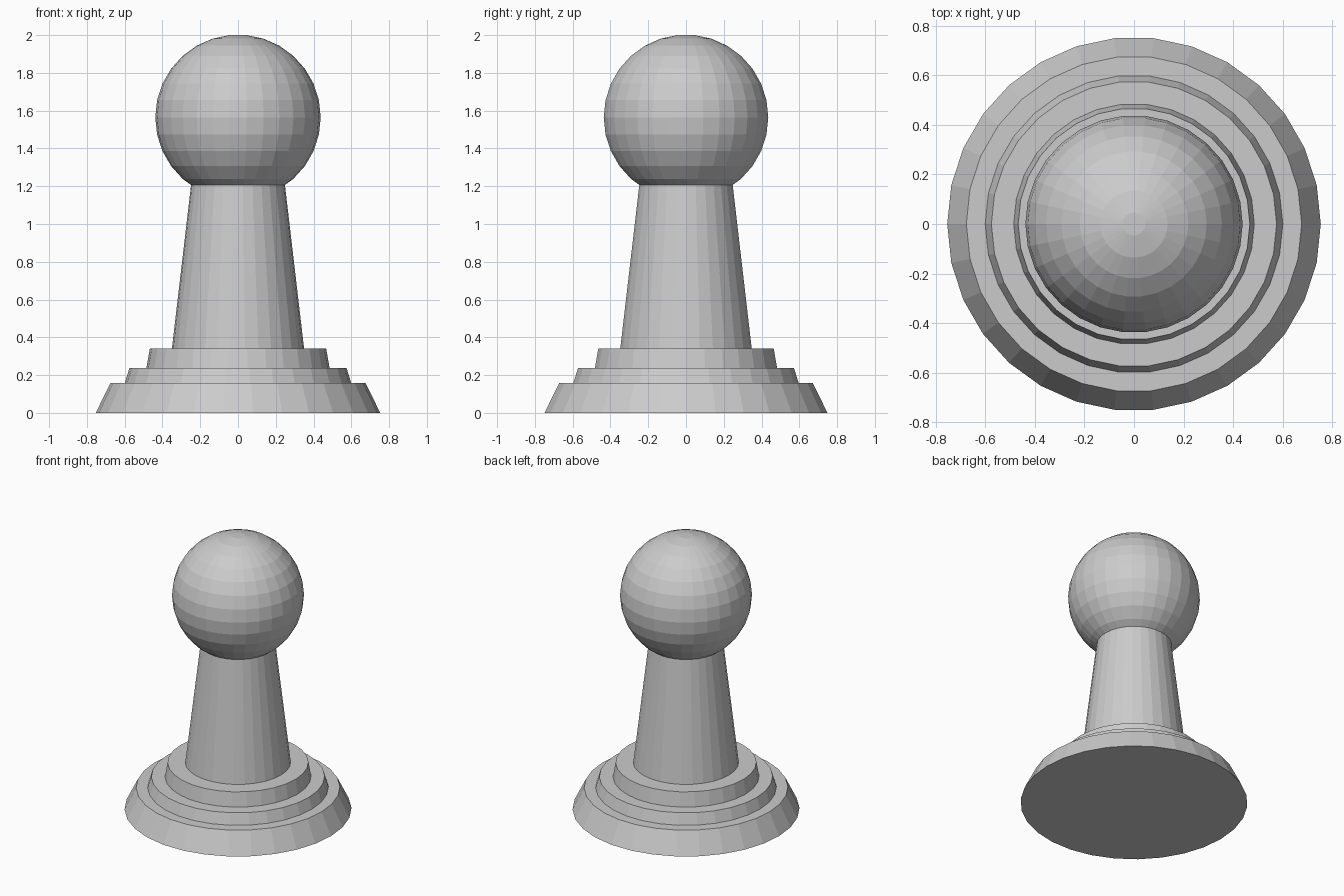
import bpy
import bmesh
from math import cos, sin, pi

if "Cube" in bpy.data.objects:
    bpy.data.objects.remove(bpy.data.objects["Cube"], do_unlink=True)

SIDES = 30

grey = bpy.data.materials.new("light_grey")
grey.use_nodes = True
colour = (0.6, 0.6, 0.6, 1)
grey.diffuse_color = colour
grey.node_tree.nodes["Principled BSDF"].inputs["Base Color"].default_value = colour


def turned(name, profile):
    """Capped solid of revolution from (radius, height) pairs, bottom to top."""
    bm = bmesh.new()
    rings = [[bm.verts.new((r * cos(2 * pi * i / SIDES), r * sin(2 * pi * i / SIDES), z))
              for i in range(SIDES)] for r, z in profile]
    for low, high in zip(rings, rings[1:]):
        for i in range(SIDES):
            j = (i + 1) % SIDES
            bm.faces.new((low[i], low[j], high[j], high[i]))
    bm.faces.new(rings[0][::-1])
    bm.faces.new(rings[-1])
    mesh = bpy.data.meshes.new(name)
    bm.to_mesh(mesh)
    bm.free()
    mesh.materials.append(grey)
    obj = bpy.data.objects.new(name, mesh)
    bpy.context.collection.objects.link(obj)
    return obj


# Stepped foot and tapered stem
turned("base", [(0.753, 0), (0.676, 0.157)])
turned("middle_step", [(0.6, 0.157), (0.575, 0.237)])
turned("upper_step", [(0.485, 0.237), (0.467, 0.34)])
turned("stem", [(0.35, 0.34), (0.247, 1.22)])

# Ball head with small flat poles
BANDS, RADIUS, CENTRE = 15, 0.438, 1.5645
angles = [pi * (k + 0.5) / BANDS for k in range(BANDS)]
turned("head", [(RADIUS * sin(a), CENTRE - RADIUS * cos(a)) for a in angles])
